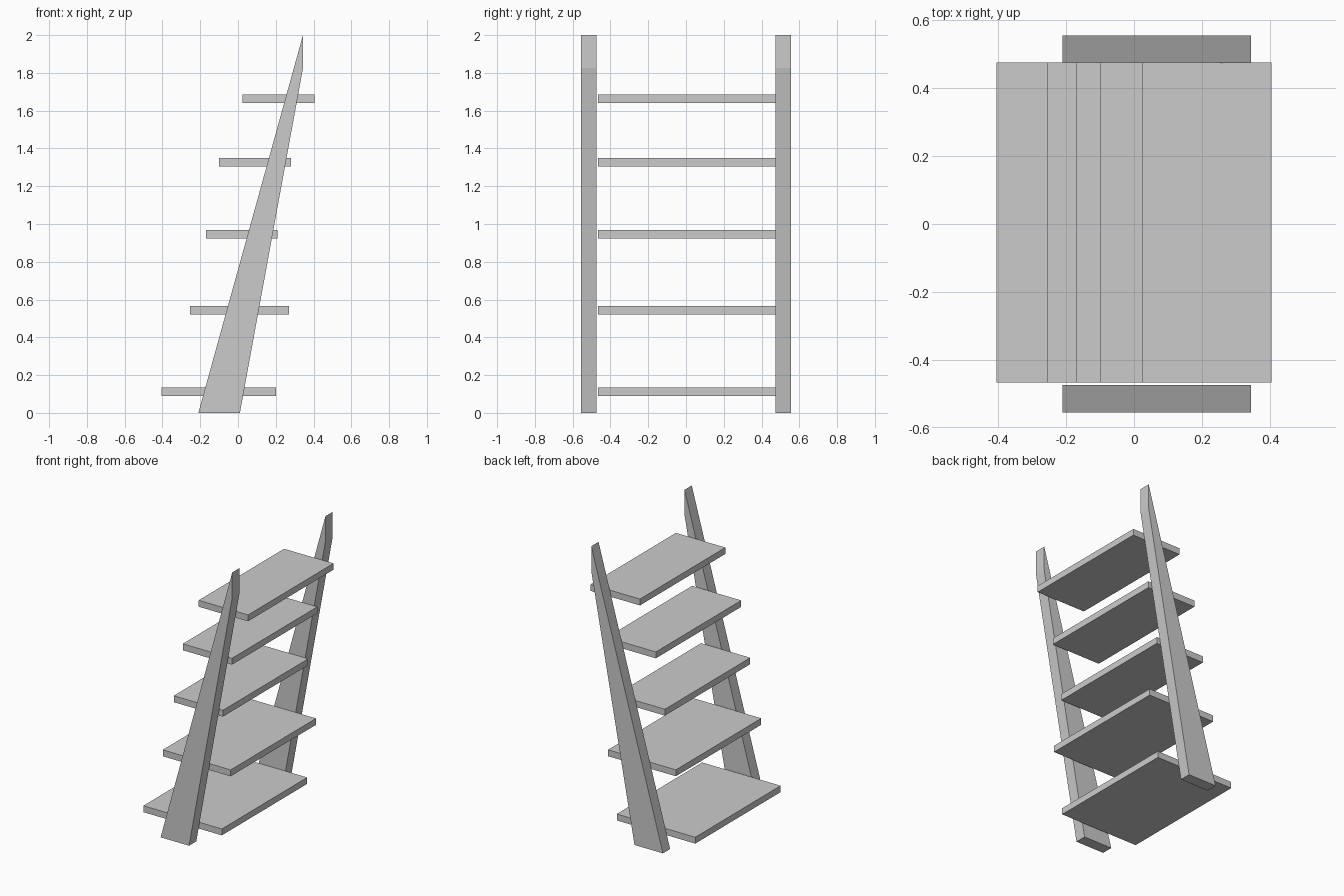
import bpy

if "Cube" in bpy.data.objects:
    bpy.data.objects.remove(bpy.data.objects["Cube"])


def prism(name, profile, y0, y1):
    """Extrude an x-z profile from y0 to y1."""
    n = len(profile)
    verts = [(x, y, z) for y in (y0, y1) for x, z in profile]
    faces = [tuple(range(n)), tuple(reversed(range(n, 2 * n)))]
    faces += [(i, i + n, (i + 1) % n + n, (i + 1) % n) for i in range(n)]
    mesh = bpy.data.meshes.new(name)
    mesh.from_pydata(verts, [], faces)
    obj = bpy.data.objects.new(name, mesh)
    bpy.context.collection.objects.link(obj)
    return obj


# Leaning tapered side rails
rail = [(-0.21, 0), (0.01, 0), (0.344, 1.825), (0.344, 2.0)]
prism("front_rail", rail, -0.555, -0.475)
prism("back_rail", rail, 0.475, 0.555)

# Shelves: x start, x end, bottom height
shelves = [
    (-0.405, 0.202, 0.09),
    (-0.255, 0.27, 0.521),
    (-0.17, 0.21, 0.922),
    (-0.10, 0.28, 1.304),
    (0.023, 0.405, 1.641),
]
for i, (x0, x1, z) in enumerate(shelves, 1):
    t = z + 0.045
    prism(f"shelf_{i}", [(x0, z), (x1, z), (x1, t), (x0, t)], -0.467, 0.476)
